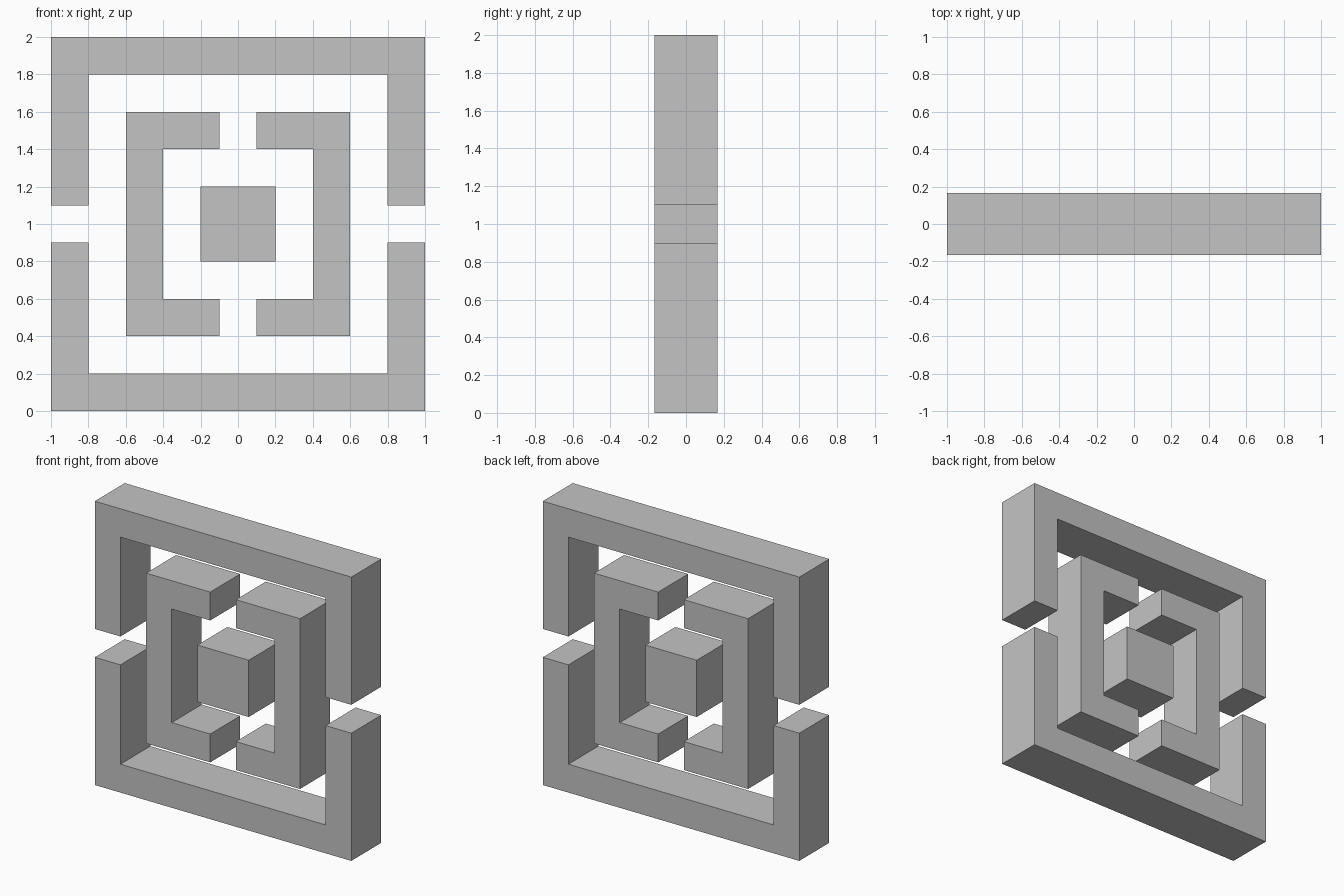
import bpy
import bmesh
from mathutils import Vector

cube = bpy.data.objects.get("Cube")
if cube:
    bpy.data.objects.remove(cube, do_unlink=True)

DEPTH = 1 / 3    # thickness of every part, front to back
BAR = 0.2        # width of every bar
GAP = 0.1        # half of each opening
CENTRE = 1.0     # height of the middle

grey = bpy.data.materials.new("light_grey")
grey.use_nodes = True
grey.diffuse_color = (0.55, 0.55, 0.55, 1)
grey.node_tree.nodes["Principled BSDF"].inputs["Base Color"].default_value = grey.diffuse_color


def extrude_profile(name, points):
    """Extrude a flat (x, z) outline about the middle plane."""
    bm = bmesh.new()
    face = bm.faces.new([bm.verts.new((x, -DEPTH / 2, CENTRE + z)) for x, z in points])
    result = bmesh.ops.extrude_face_region(bm, geom=[face])
    moved = [v for v in result["geom"] if isinstance(v, bmesh.types.BMVert)]
    bmesh.ops.translate(bm, verts=moved, vec=Vector((0, DEPTH, 0)))
    bmesh.ops.recalc_face_normals(bm, faces=bm.faces)
    mesh = bpy.data.meshes.new(name)
    bm.to_mesh(mesh)
    bm.free()
    mesh.materials.append(grey)
    obj = bpy.data.objects.new(name, mesh)
    bpy.context.collection.objects.link(obj)
    return obj


def bracket(half):
    """U outline opening downwards: half of a square ring, cut at the gap."""
    inner = half - BAR
    return [(-half, GAP), (-half, half), (half, half), (half, GAP),
            (inner, GAP), (inner, inner), (-inner, inner), (-inner, GAP)]


# Outer ring: top and bottom halves, open at the sides
outer = bracket(1.0)
extrude_profile("outer_frame_top", outer)
extrude_profile("outer_frame_bottom", [(x, -z) for x, z in outer])

# Inner ring: left and right halves, open at top and bottom
inner = bracket(0.6)
extrude_profile("inner_frame_left", [(z, x) for x, z in inner])
extrude_profile("inner_frame_right", [(-z, x) for x, z in inner])

# Solid block in the middle
extrude_profile("centre_block", [(-BAR, -BAR), (BAR, -BAR), (BAR, BAR), (-BAR, BAR)])
